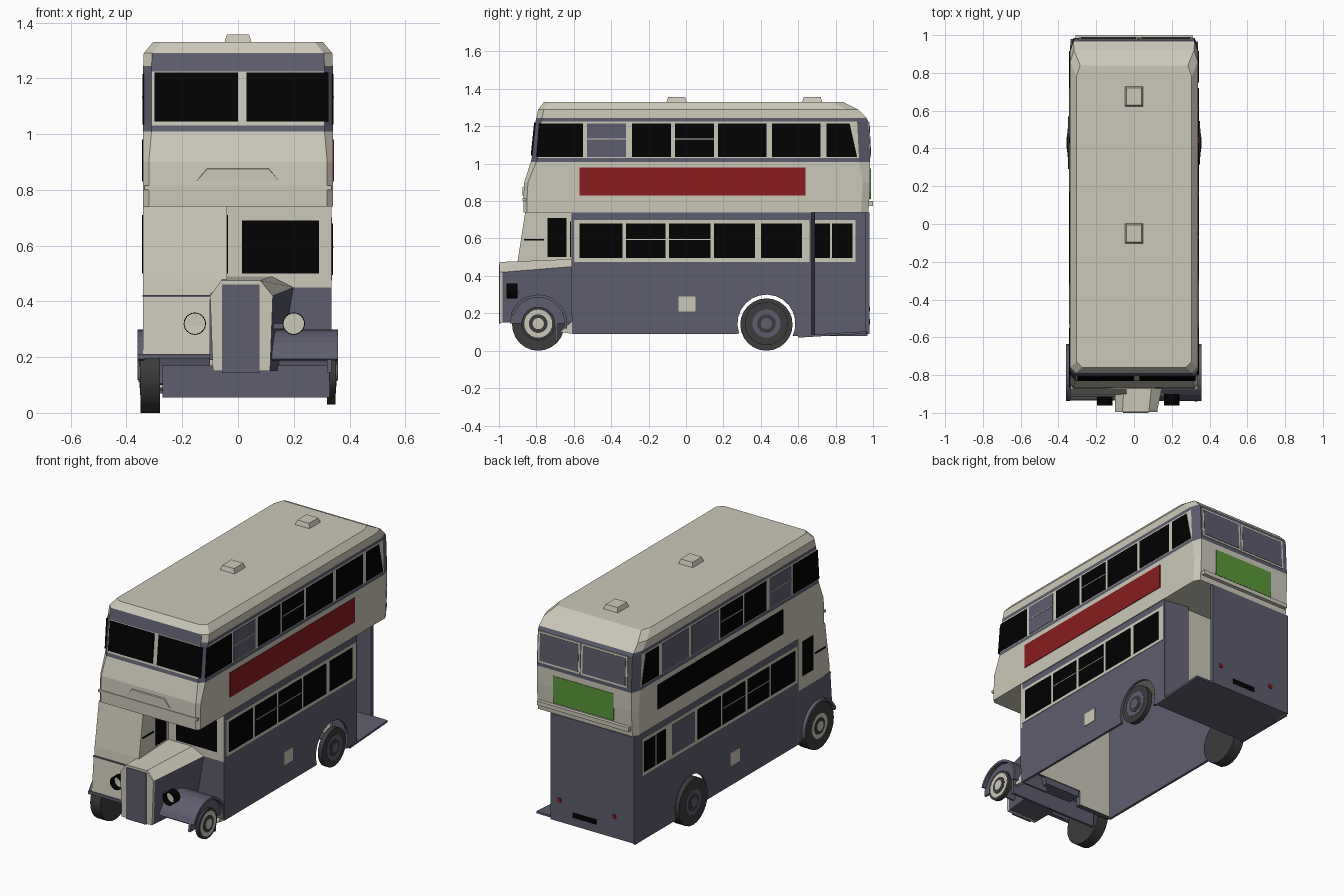
import bpy, bmesh, math
from mathutils import Vector

if "Cube" in bpy.data.objects:
    bpy.data.objects.remove(bpy.data.objects["Cube"])

COLOURS = {
    "cream": (0.60, 0.575, 0.485), "slate_blue": (0.11, 0.11, 0.157),
    "black": (0.0005, 0.0005, 0.0005), "red": (0.25, 0.012, 0.013),
    "green": (0.10, 0.31, 0.04), "tyre_grey": (0.045, 0.045, 0.048),
}
NAMES = list(COLOURS)
MATS = []
for label, rgb in COLOURS.items():
    m = bpy.data.materials.new(label)
    m.use_nodes = True
    m.diffuse_color = (*rgb, 1)
    m.node_tree.nodes["Principled BSDF"].inputs["Base Color"].default_value = (*rgb, 1)
    MATS.append(m)


def loft(name, rings, colour):
    """Skin a stack of equal-length rings; colour is a name or a rule(centre, normal)."""
    bm = bmesh.new()
    rows = [[bm.verts.new(p) for p in ring] for ring in rings]
    n = len(rows[0])
    for a, b in zip(rows, rows[1:]):
        for i in range(n):
            j = (i + 1) % n
            bm.faces.new((a[i], a[j], b[j], b[i]))
    bm.faces.new(rows[0][::-1])
    bm.faces.new(rows[-1])
    bmesh.ops.recalc_face_normals(bm, faces=bm.faces)
    bm.normal_update()
    for f in bm.faces:
        c = colour if isinstance(colour, str) else colour(f.calc_center_median(), f.normal)
        f.material_index = NAMES.index(c)
    me = bpy.data.meshes.new(name)
    bm.to_mesh(me)
    bm.free()
    for m in MATS:
        me.materials.append(m)
    ob = bpy.data.objects.new(name, me)
    bpy.context.collection.objects.link(ob)
    return ob


def box(name, x, y, z, colour):
    return loft(name, [[(a, y[0], z[0]), (a, y[1], z[0]), (a, y[1], z[1]), (a, y[0], z[1])]
                       for a in x], colour)


def side_prism(name, x, outline, colour):
    return loft(name, [[(a, y, z) for y, z in outline] for a in x], colour)


def plate(name, corners, push, colour):
    v = Vector(push)
    return loft(name, [[Vector(c) - v for c in corners], [Vector(c) + v for c in corners]], colour)


def arc(cy, cz, r, a0, a1, n=14):
    return [(cy + r * math.cos(math.radians(a0 + (a1 - a0) * i / n)),
             cz + r * math.sin(math.radians(a0 + (a1 - a0) * i / n))) for i in range(n + 1)]


def wheel_disc(name, x, y, z, r, depth, colour):
    return side_prism(name, (x - depth / 2, x + depth / 2), arc(y, z, r, 0, 345, 23), colour)


FRONT_AXLE, REAR_AXLE, AXLE_Z = -0.79, 0.43, 0.145

# Upper deck and roof: height, front y, back y, half width, corner cut
LEVELS = [(0.74, -0.87, 0.975, 0.34, 0.02), (0.81, -0.87, 0.98, 0.34, 0.02),
          (0.90, -0.865, 0.985, 0.34, 0.02), (1.01, -0.83, 0.985, 0.34, 0.03),
          (1.03, -0.825, 0.985, 0.34, 0.03), (1.225, -0.805, 0.975, 0.34, 0.03),
          (1.245, -0.80, 0.965, 0.34, 0.03), (1.29, -0.79, 0.92, 0.338, 0.03),
          (1.33, -0.76, 0.84, 0.305, 0.03)]


def deck_ring(z, f, b, w, c):
    return [(-w + c, f, z), (w - c, f, z), (w, f + c, z), (w, b - 2 * c, z),
            (w - 0.02, b, z), (-w + 0.02, b, z), (-w, b - 2 * c, z), (-w, f + c, z)]


def deck_colour(c, n):
    corner = abs(n.x) > 0.2 and abs(n.y) > 0.2
    if 1.01 < c.z < 1.03 or 1.225 < c.z < 1.245:
        return "slate_blue"
    if 1.03 < c.z < 1.225 and (corner or n.y > 0.8):
        return "slate_blue"
    return "slate_blue" if 1.245 < c.z < 1.28 and n.y < -0.8 else "cream"


loft("upper_deck", [deck_ring(*lv) for lv in LEVELS], deck_colour)
box("rear_belt", (-0.31, 0.31), (0.97, 1.0), (0.775, 0.80), "cream")
box("front_belt", (-0.335, 0.335), (-0.874, -0.84), (0.80, 0.815), "cream")
loft("front_moulding", [[(-0.15, -0.865, 0.83), (0.15, -0.865, 0.83), (0.11, -0.855, 0.88), (-0.11, -0.855, 0.88)],
                        [(-0.15, -0.874, 0.83), (0.15, -0.874, 0.83), (0.11, -0.874, 0.875), (-0.11, -0.874, 0.875)]], "cream")

# Roof vents
for y in (-0.05, 0.675):
    loft("roof_vent", [[(-a, y - b, z), (a, y - b, z), (a, y + b, z), (-a, y + b, z)]
                       for a, b, z in ((0.05, 0.055, 1.325), (0.04, 0.045, 1.357))], "cream")

# End windows on the upper deck
for x0, x1 in ((-0.30, 0.0), (0.03, 0.325)):
    plate("front_upper_window", [(x0, -0.826, 1.045), (x1, -0.826, 1.045),
                                 (x1, -0.808, 1.22), (x0, -0.808, 1.22)], (0, 0.004, 0), "black")
for x0, x1 in ((-0.28, 0.01), (0.04, 0.30)):
    for name, e, t, tint in (("rear_window_frame", 0.012, 0.003, "cream"), ("rear_upper_window", 0, 0.005, "slate_blue")):
        plate(name, [(x0 - e, 0.985, 1.045 - e), (x1 + e, 0.985, 1.045 - e),
                     (x1 + e, 0.977, 1.21 + e), (x0 - e, 0.977, 1.21 + e)], (0, t, 0), tint)
box("rear_panel", (-0.20, 0.21), (0.978, 0.988), (0.81, 0.975), "green")

# Side walls, side windows and panels
UPPER = [(-0.80, -0.55), (-0.53, -0.32), (-0.29, -0.08), (-0.06, 0.15), (0.17, 0.43), (0.46, 0.72), (0.75, 0.915)]
LOWER = [(-0.57, -0.34), (-0.32, -0.11), (-0.09, 0.13), (0.15, 0.37), (0.40, 0.62)]
for s, side in ((1, "left"), (-1, "right")):
    end = 0.67 if s > 0 else 0.97
    arch = arc(REAR_AXLE, AXLE_Z, 0.155, 200, -25)
    side_prism(side + "_lower_wall", (s * 0.32, s * 0.335),
               [(-0.61, 0.09), (0.27, 0.09)] + arch + [(end, 0.08), (end, 0.74), (-0.61, 0.74)], "slate_blue")
    box(side + "_window_frame", (s * 0.33, s * 0.338), (-0.60, 0.66 if s > 0 else 0.905), (0.475, 0.70), "cream")
    for i, y in enumerate(LOWER):
        tint = "slate_blue" if s < 0 and i == 4 else "black"
        box(side + "_lower_window", (s * 0.332, s * 0.341), y, (0.495, 0.68), tint)
        if i in (1, 2):
            box(side + "_lower_window_bar", (s * 0.335, s * 0.343), y, (0.592, 0.597), "cream")
    blue = (1,) if s > 0 else (1, 4, 5)
    for i, (y0, y1) in enumerate(UPPER):
        lean0, lean1 = (0.015 if i == 0 else 0), (0.04 if i == 6 else 0)
        plate(side + "_upper_window", [(s * 0.34, y0, 1.035), (s * 0.34, y1, 1.035),
                                       (s * 0.34, y1 - lean1, 1.215), (s * 0.34, y0 + lean0, 1.215)],
              (0.003, 0, 0), "slate_blue" if i in blue else "black")
        if i in (1, 3):
            box(side + "_upper_window_bar", (s * 0.335, s * 0.345), (y0, y1), (1.13, 1.135), "cream")
    box(side + "_long_panel", (s * 0.335, s * 0.344), (-0.57, 0.64) if s > 0 else (-0.45, 0.76),
        (0.83, 0.98), "red" if s > 0 else "black")
    box(side + "_filler_flap", (s * 0.33, s * 0.338), (-0.04, 0.05), (0.21, 0.29), "cream")

# Platform windows, seen from both sides of the right wall
box("platform_window_frame", (-0.317, -0.338), (0.665, 0.905), (0.475, 0.70), "cream")
for y in ((0.68, 0.77), (0.78, 0.89)):
    box("platform_window", (-0.314, -0.341), y, (0.495, 0.68), "black")

# Front bulkhead with its window, cream on the inside
box("front_bulkhead_lower", (-0.32, 0.335), (-0.615, -0.60), (0.19, 0.45),
    lambda c, n: "cream" if n.y > 0.5 else "slate_blue")
box("front_bulkhead_upper", (-0.32, 0.335), (-0.615, -0.60), (0.45, 0.74), "cream")
box("front_bulkhead_window", (0.015, 0.29), (-0.619, -0.61), (0.50, 0.69), "black")
side_prism("step_gusset", (0.31, 0.333), [(-0.675, 0.10), (-0.605, 0.09), (-0.605, 0.16)], "cream")

# Rear wall and open platform
box("rear_wall", (-0.335, 0.23), (0.96, 0.98), (0.09, 0.74), "slate_blue")
loft("platform_bulkhead", [[(0.335, 0.662, z), (0.17, 0.69, z), (0.17, 0.665, z), (0.325, 0.645, z)]
                           for z in (0.08, 0.74)], "slate_blue")
box("platform_partition", (-0.32, 0.17), (0.65, 0.665), (0.09, 0.74), "cream")
FLOOR = [(0.338, 0.60), (0.338, 0.965), (-0.32, 0.975), (-0.32, 0.60)]
loft("platform_floor", [[(x, y, z + (y - 0.60) * 0.06) for x, y in FLOOR] for z in (0.07, 0.082)], "slate_blue")
box("number_plate", (-0.08, 0.08), (0.975, 0.984), (0.14, 0.17), "black")
for x in (-0.20, 0.17):
    box("tail_light", (x - 0.012, x + 0.012), (0.976, 0.985), (0.21, 0.235), "red")

# Driver's cab
side_prism("cab_upper", (-0.34, -0.04), [(-0.60, 0.42), (-0.905, 0.42), (-0.90, 0.48), (-0.86, 0.74), (-0.60, 0.74)], "cream")


def cab_colour(c, n):
    front = n.y < -0.8 and c.y < -0.88
    back = n.y > 0.9 and c.y > -0.61
    return "cream" if front or back else "slate_blue"


side_prism("cab_lower", (-0.34, -0.10), [(-0.93, 0.20), (-0.925, 0.20)] + arc(FRONT_AXLE, AXLE_Z, 0.155, 148, -15)
           + [(-0.60, 0.10), (-0.60, 0.42), (-0.91, 0.42)], cab_colour)
box("cab_trim", (-0.343, -0.10), (-0.913, -0.86), (0.416, 0.423), "slate_blue")
box("cab_bumper", (-0.36, -0.10), (-0.935, -0.91), (0.195, 0.212), "slate_blue")
for x in (-0.34, -0.04):
    box("cab_window", (x - 0.004, x + 0.004), (-0.74, -0.64), (0.50, 0.71), "black")
    box("cab_handle", (x - 0.004, x + 0.004), (-0.865, -0.76), (0.588, 0.597), "black")

# Bonnet and radiator
NOSE = [(-0.09, 0.15), (-0.10, 0.42), (-0.06, 0.475), (0.08, 0.475), (0.125, 0.42), (0.115, 0.15)]
REAR = [(-0.09, 0.15), (-0.10, 0.45), (-0.04, 0.49), (0.12, 0.49), (0.20, 0.45), (0.15, 0.15)]
loft("bonnet", [[(x, y, z) for x, z in pts] for y, pts in ((-0.98, NOSE), (-0.605, REAR))],
     lambda c, n: "cream" if n.z > 0.3 else "slate_blue")
loft("radiator_shell", [[(x, y, z) for x, z in NOSE] for y in (-0.996, -0.975)], "cream")
box("radiator_grille", (-0.058, 0.078), (-1.0, -0.992), (0.145, 0.46), "slate_blue")

# Headlights: black tubes with a cream lens set deep inside
for x in (-0.155, 0.20):
    loft("headlight", [[(x + a, y, 0.32 + b) for a, b in arc(0, 0, r, 0, 345, 23)]
                       for y, r in ((-0.90, 0.04), (-0.96, 0.04), (-0.96, 0.037), (-0.92, 0.037))],
         lambda c, n: "cream" if n.y < -0.9 and c.y > -0.95 else "black")
box("headlight_bracket", (0.11, 0.20), (-0.91, -0.895), (0.30, 0.32), "slate_blue")

# Front mudguards and apron
for name, x in (("left_mudguard", (0.12, 0.358)), ("right_mudguard", (-0.36, -0.335))):
    outer, inner = arc(FRONT_AXLE, AXLE_Z, 0.155, 162, -10), arc(FRONT_AXLE, AXLE_Z, 0.14, -10, 162)
    side_prism(name, x, outer + inner, "slate_blue")
side_prism("left_mudguard_side", (0.32, 0.335), arc(FRONT_AXLE, AXLE_Z, 0.15, 180, 0), "slate_blue")
box("front_apron", (-0.27, 0.33), (-0.70, -0.685), (0.055, 0.17), "slate_blue")

# Wheels: side, axle y, radius, tyre width, rim colour
for s, y, r, width, rim in ((1, FRONT_AXLE, 0.09, 0.022, "cream"), (-1, FRONT_AXLE, 0.14, 0.07, "cream"),
                            (1, REAR_AXLE, 0.115, 0.03, "slate_blue"), (-1, REAR_AXLE, 0.14, 0.07, "slate_blue")):
    z = AXLE_Z if s > 0 else 0.14
    parts = [wheel_disc("tyre", s * (0.35 - width / 2), y, z, r, width, "tyre_grey"),
             wheel_disc("wheel_rim", s * 0.342, y, z, 0.075, 0.02, rim),
             wheel_disc("wheel_dish", s * 0.342, y, z, 0.05, 0.024, "tyre_grey"),
             wheel_disc("wheel_hub", s * 0.342, y, z, 0.03, 0.03, rim)]
    bpy.ops.object.select_all(action="DESELECT")
    for ob in parts:
        ob.select_set(True)
    bpy.context.view_layer.objects.active = parts[0]
    bpy.ops.object.shade_smooth_by_angle()
